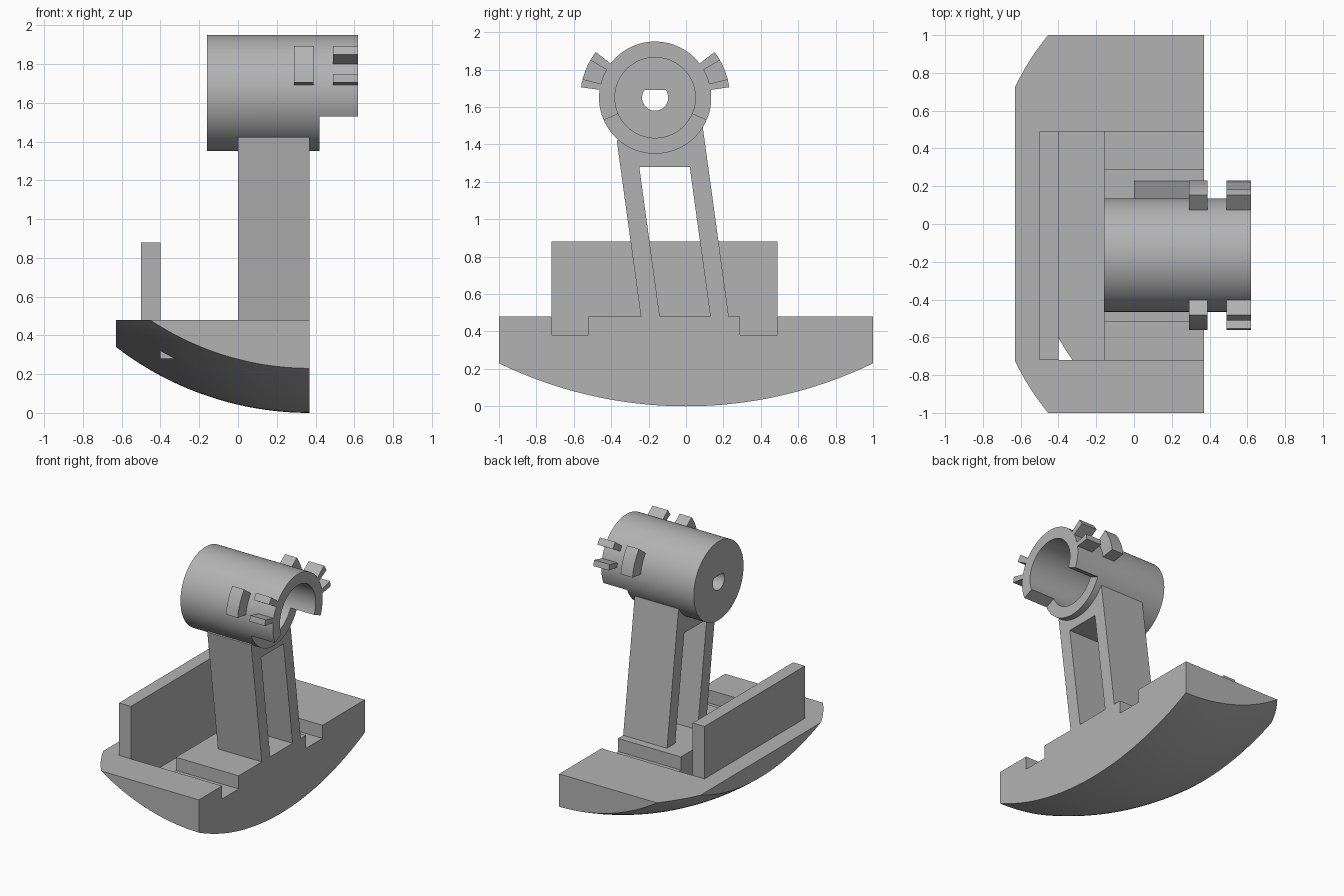
import bpy, bmesh
from math import sin, cos, radians, sqrt

cube = bpy.data.objects.get("Cube")
if cube:
    bpy.data.objects.remove(cube)

GREY = (0.45, 0.45, 0.45, 1)
grey = bpy.data.materials.new("plain grey")
grey.use_nodes = True
grey.diffuse_color = GREY
grey.node_tree.nodes["Principled BSDF"].inputs["Base Color"].default_value = GREY

AXIS_Y, AXIS_Z = -0.165, 1.65   # barrel axis


def loft(name, rings):
    """Closed solid through equal-length rings of points."""
    bm = bmesh.new()
    loops = [[bm.verts.new(p) for p in ring] for ring in rings]
    n = len(loops[0])
    for a, b in zip(loops, loops[1:]):
        for i in range(n):
            j = (i + 1) % n
            bm.faces.new((a[i], a[j], b[j], b[i]))
    bm.faces.new(loops[0])
    bm.faces.new(loops[-1])
    bmesh.ops.recalc_face_normals(bm, faces=bm.faces)
    mesh = bpy.data.meshes.new(name)
    bm.to_mesh(mesh)
    bm.free()
    mesh.materials.append(grey)
    obj = bpy.data.objects.new(name, mesh)
    bpy.context.collection.objects.link(obj)
    return obj


def prism(name, yz, x0, x1):
    return loft(name, [[(x, y, z) for y, z in yz] for x in (x0, x1)])


def box(name, x0, x1, y0, y1, z0, z1):
    return prism(name, [(y0, z0), (y1, z0), (y1, z1), (y0, z1)], x0, x1)


def arc(r, a0, a1, steps):
    """Points around the barrel axis, angles in degrees from +y."""
    angles = [radians(a0 + (a1 - a0) * i / steps) for i in range(steps + 1)]
    return [(AXIS_Y + r * cos(a), AXIS_Z + r * sin(a)) for a in angles]


def circle(r, steps=96):
    return arc(r, 0, 360, steps)[:-1]


def activate(obj):
    bpy.ops.object.select_all(action='DESELECT')
    obj.select_set(True)
    bpy.context.view_layer.objects.active = obj


def combine(obj, other, operation='DIFFERENCE'):
    mod = obj.modifiers.new("cut", 'BOOLEAN')
    mod.operation = operation
    mod.solver = 'EXACT'
    mod.object = other
    activate(obj)
    bpy.ops.object.modifier_apply(modifier=mod.name)
    bpy.data.objects.remove(other)


def smooth(obj):
    activate(obj)
    bpy.ops.object.shade_smooth_by_angle(angle=radians(25))


# Rocker base: block trimmed by a curved section swept about an x axis
SWEEP, BOW, FACE_X = 2.29, 1.64, 0.37
section = [(x, SWEEP - BOW + sqrt(BOW ** 2 - (x - FACE_X) ** 2))
           for x in [-0.7 + 1.2 * i / 40 for i in range(41)]]
section += [(0.5, 1.6), (-0.7, 1.6)]
bowl = loft("bowl_cutter", [
    [(x, r * sin(radians(a)), SWEEP - r * cos(radians(a))) for x, r in section]
    for a in range(-40, 41)])
base = box("rocker_base", -0.63, FACE_X, -1, 1, -0.2, 0.48)
combine(base, bowl, 'INTERSECT')

# Recess: deep slot by the wall, shallow notches beside the raised pad
combine(base, box("slot_cutter", -0.4, -0.16, -0.72, 0.49, 0.28, 0.7))
for y0, y1 in ((-0.72, -0.52), (0.29, 0.49)):
    combine(base, box("notch_cutter", -0.2, 0.5, y0, y1, 0.38, 0.7))
smooth(base)

# Upright wall
box("rear_wall", -0.5, -0.4, -0.72, 0.49, 0.47, 0.88)

# Leaning post with a window
outline = [(0.23, 0.47), (0.09, 1.49)] + arc(0.26, -35, -130, 12)
outline += [(-0.37, 1.42), (-0.24, 0.47)]
post = prism("leaning_post", outline, 0, FACE_X)
window = [(-0.14, 0.48), (0.13, 0.48), (0.02, 1.28), (-0.25, 1.28)]
combine(post, prism("window_cutter", window, -0.1, 0.5))

# Barrel: bored tube, keyed hole in the closed end, open underside at the mouth
barrel = prism("barrel", circle(0.3), -0.16, 0.62)
combine(barrel, prism("bore_cutter", circle(0.215), -0.06, 0.8))
combine(barrel, prism("keyhole_cutter", arc(0.07, 145, 395, 32), -0.3, 0.1))
mouth = [(AXIS_Y, AXIS_Z)] + arc(0.5, -156.4, -23.6, 12)
combine(barrel, prism("mouth_cutter", mouth, 0.42, 0.8))
smooth(barrel)

# Lugs on both flanks of the barrel
for side in ("left", "right"):
    for label, x0, x1, a0, a1 in (("inner_lug", 0.29, 0.39, 8, 37.5),
                                  ("lower_lug", 0.49, 0.62, 8, 14.3),
                                  ("upper_lug", 0.49, 0.62, 30, 37.5)):
        if side == "right":
            a0, a1 = 180 - a0, 180 - a1
        profile = arc(0.4, a0, a1, 8) + arc(0.29, a1, a0, 8)
        smooth(prism(f"{label}_{side}", profile, x0, x1))
